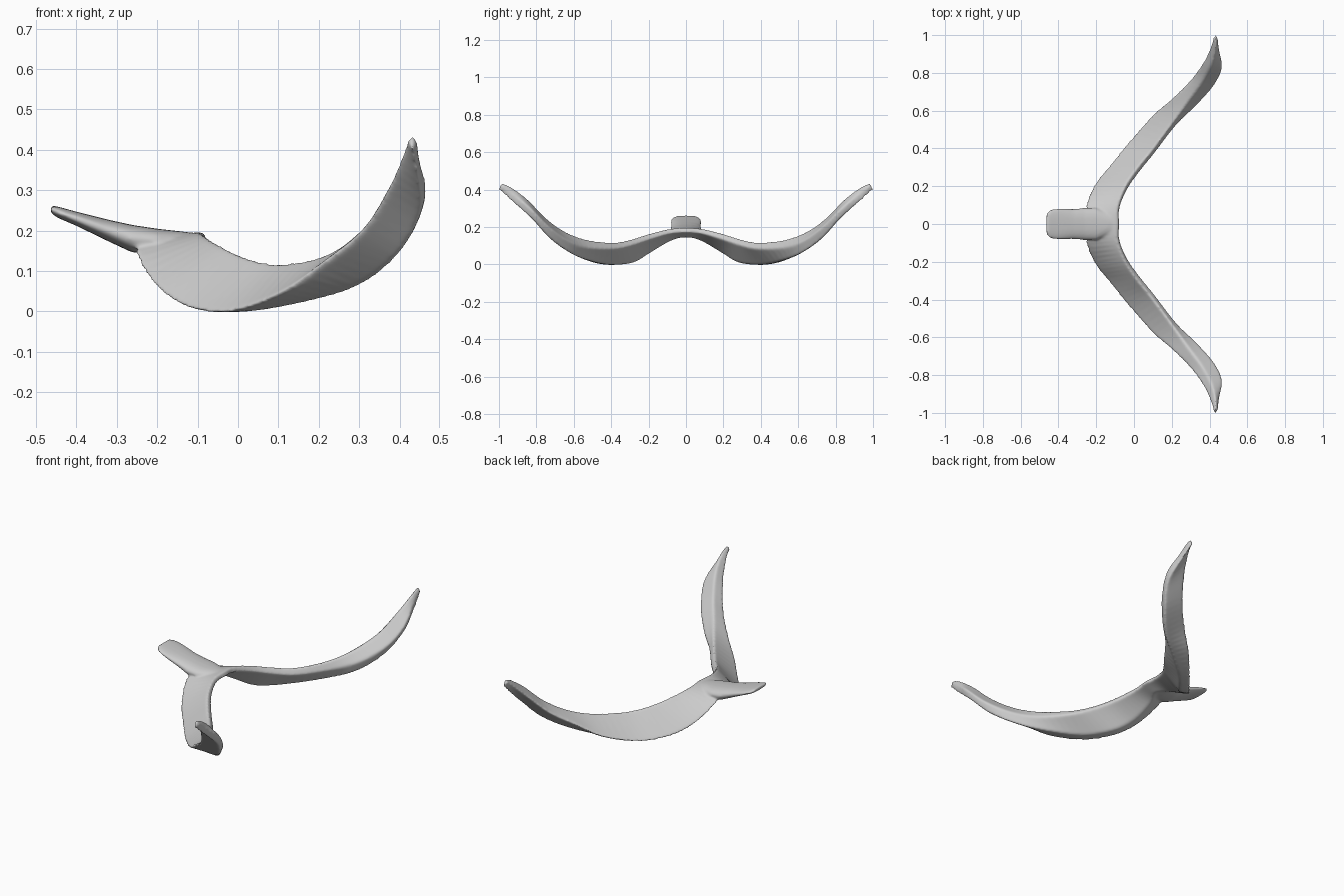
import bpy, bmesh, math
from mathutils import Vector

if "Cube" in bpy.data.objects:
    bpy.data.objects.remove(bpy.data.objects["Cube"])

# Half-arm rails from centre to tip: outer lip, top ridge, inner edge, lower keel
LIP = [(-.25, 0, .18), (-.262, .098, .147), (-.21, .215, .064), (-.13, .315, .010), (-.02, .45, .0),
       (.10, .585, .045), (.20, .67, .115), (.30, .77, .195), (.37, .87, .305), (.408, .95, .39), (.42, .99, .425)]
RIDGE = [(-.085, 0, .197), (-.085, .09, .191), (-.045, .20, .166), (.02, .30, .136), (.095, .39, .121),
         (.20, .53, .136), (.285, .65, .18), (.36, .755, .255), (.408, .845, .348), (.432, .935, .417), (.434, .985, .438)]
INNER = [(-.076, 0, .172), (-.074, .085, .165), (-.032, .185, .137), (.035, .28, .107), (.11, .373, .085),
         (.222, .52, .09), (.328, .625, .125), (.423, .73, .20), (.467, .825, .295), (.451, .92, .37), (.444, .985, .42)]
KEEL = [(-.15, 0, .143), (-.18, .08, .125), (-.155, .19, .062), (-.08, .28, .010), (.03, .41, .0),
        (.18, .53, .024), (.30, .62, .06), (.395, .725, .135), (.453, .82, .24), (.447, .93, .335), (.432, 1.005, .40)]


def spline(points, steps):
    """Smooth curve through the points"""
    p = [Vector(q) for q in points]
    p = [2 * p[0] - p[1]] + p + [2 * p[-1] - p[-2]]
    out = []
    for i in range(1, len(p) - 2):
        a, b, c, d = p[i - 1:i + 3]
        for k in range(steps):
            t = k / steps
            out.append(.5 * (2 * b + (c - a) * t + (2 * a - 5 * b + 4 * c - d) * t ** 2
                             + (3 * b - a - 3 * c + d) * t ** 3))
    return out + [p[-2]]


def loft(bm, rings):
    """Skin closed rings and cap both ends"""
    rows = [[bm.verts.new(v) for v in r] for r in rings]
    n = len(rows[0])
    for a, b in zip(rows, rows[1:]):
        for i in range(n):
            bm.faces.new((a[i], a[(i + 1) % n], b[(i + 1) % n], b[i]))
    bm.faces.new(rows[0])
    bm.faces.new(rows[-1])


def full(rail):
    """Mirror a half rail across y = 0"""
    return [(x, -y, z) for x, y, z in rail[:0:-1]] + rail


bm = bmesh.new()

# Swept arms: four-cornered blade section with blunted corners
rings = []
for corners in zip(*(spline(full(r), 5) for r in (LIP, RIDGE, INNER, KEEL))):
    ring = []
    for i in range(4):
        a, b = corners[i], corners[(i + 1) % 4]
        ring += [a.lerp(b, .06), a.lerp(b, .94)]
    rings.append(ring)
loft(bm, rings)

# Flat tongue: x, half width, bottom z, top z
TONGUE = [(-.464, .055, .244, .264), (-.447, .076, .232, .260), (-.40, .084, .212, .247),
          (-.32, .080, .173, .227), (-.26, .086, .145, .214), (-.20, .085, .145, .205), (-.12, .05, .155, .196)]
rings = []
for x, w, lo, hi in TONGUE:
    ring = []
    for k in range(20):
        a = k * math.tau / 20
        c, s = math.cos(a), math.sin(a)
        ring.append((x, w * math.copysign(abs(c) ** .8, c),
                     (lo + hi) / 2 + (hi - lo) / 2 * s))
    rings.append(ring)
loft(bm, rings)

bmesh.ops.recalc_face_normals(bm, faces=bm.faces)
mesh = bpy.data.meshes.new("forked_bone")
bm.to_mesh(mesh)
bm.free()
bone = bpy.data.objects.new("forked_bone", mesh)
bpy.context.collection.objects.link(bone)

# Fuse the parts and soften the joins
fuse = bone.modifiers.new("fuse", 'REMESH')
fuse.mode = 'VOXEL'
fuse.voxel_size = .006
fuse.use_smooth_shade = True
soft = bone.modifiers.new("soften", 'SMOOTH')
soft.factor = .5
soft.iterations = 12
